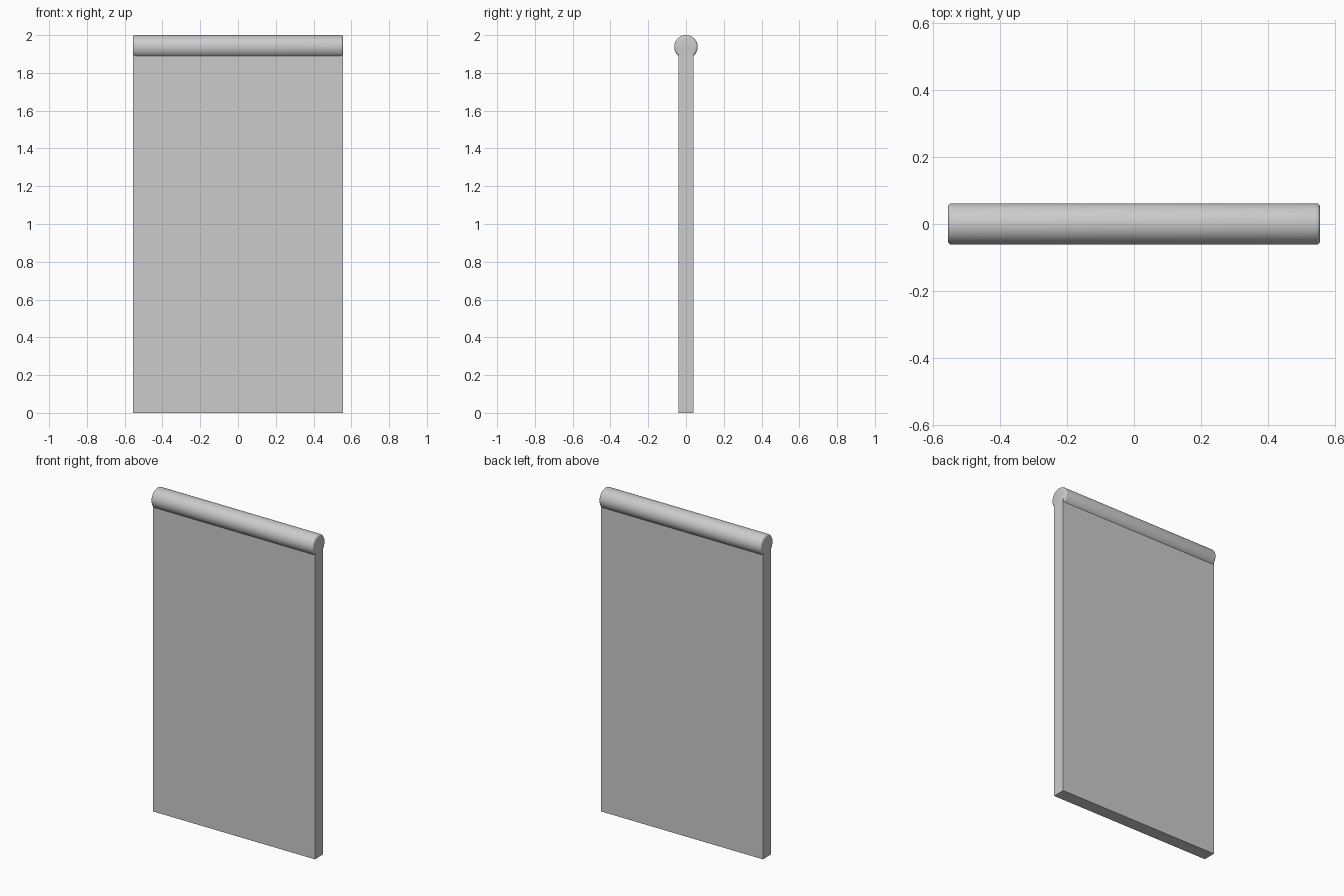
import bpy
import math

cube = bpy.data.objects.get("Cube")
if cube:
    bpy.data.objects.remove(cube, do_unlink=True)

WIDTH = 1.114
HEIGHT = 2.0
RADIUS = 0.062
THICKNESS = 0.08
RAIL_Z = HEIGHT - RADIUS
PANEL_TOP = 1.91

# Single grey material
grey = bpy.data.materials.new("plain_grey")
grey.use_nodes = True
colour = (0.6, 0.6, 0.6, 1)
grey.diffuse_color = colour
grey.node_tree.nodes["Principled BSDF"].inputs["Base Color"].default_value = colour


def finish(name):
    obj = bpy.context.object
    obj.name = name
    obj.data.materials.append(grey)
    bpy.ops.object.transform_apply(location=False, rotation=True, scale=True)
    return obj


# Flat hanging panel, its top edge tucked into the rail
bpy.ops.mesh.primitive_cube_add(size=1, location=(0, 0, PANEL_TOP / 2))
bpy.context.object.scale = (WIDTH, THICKNESS, PANEL_TOP)
finish("panel")

# Round top rail with softened end rims
bpy.ops.mesh.primitive_cylinder_add(
    vertices=64, radius=RADIUS, depth=WIDTH,
    location=(0, 0, RAIL_Z), rotation=(0, math.pi / 2, 0))
rail = finish("top_rail")
bevel = rail.modifiers.new("rounded_rims", "BEVEL")
bevel.width = 0.012
bevel.segments = 4
bevel.limit_method = "ANGLE"
bevel.angle_limit = math.radians(40)
bpy.ops.object.modifier_apply(modifier=bevel.name)
bpy.ops.object.shade_smooth_by_angle(angle=math.radians(35))
